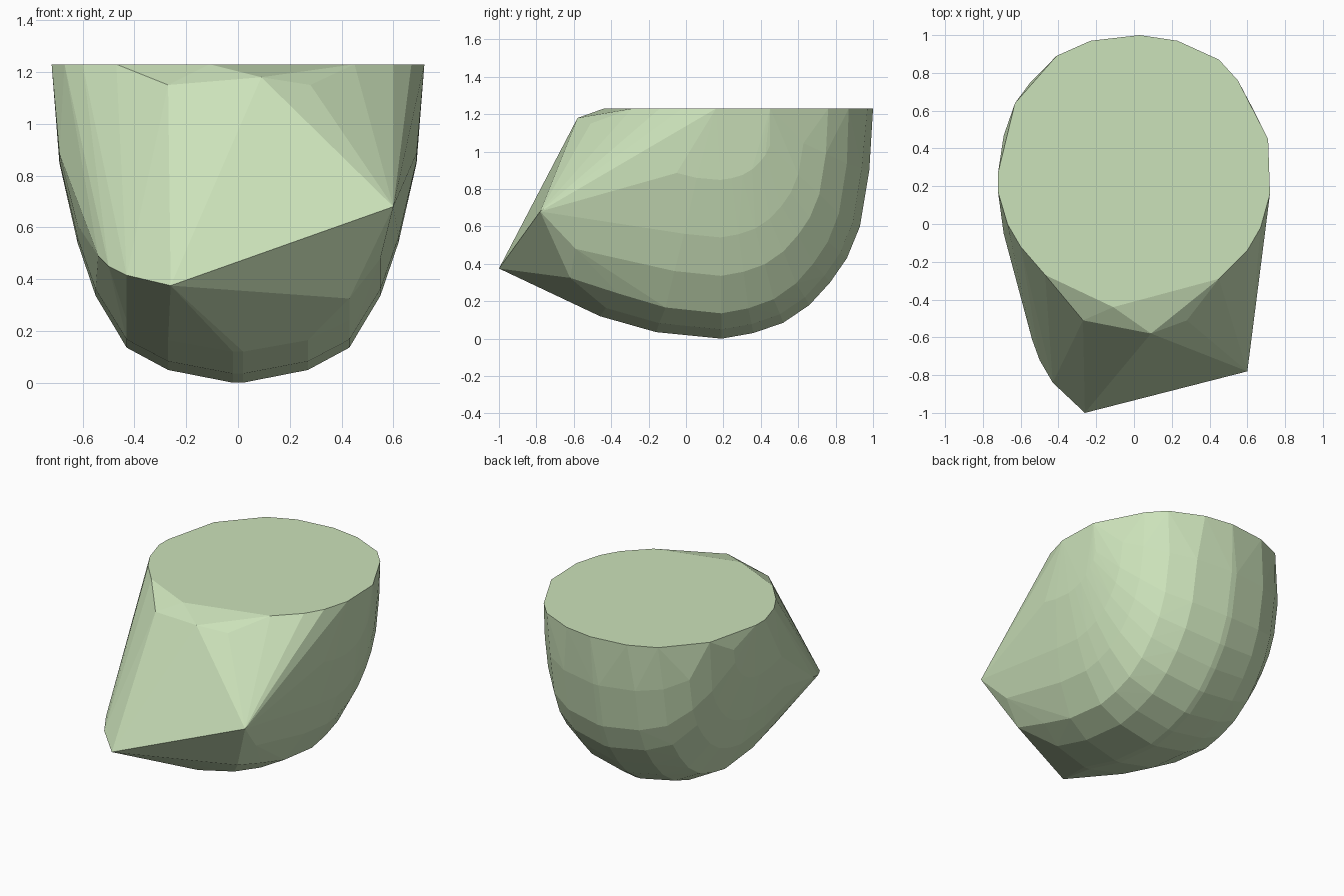
import bpy, bmesh

TOP = 1.23
MID = 0.18

# keel profile in the y-z plane, front to back
KEEL = [(-0.46, 0.12), (-0.16, 0.035), (0.19, 0.0), (0.36, 0.03), (0.52, 0.085), (0.66, 0.18),
        (0.77, 0.30), (0.86, 0.43), (0.93, 0.60), (0.98, 0.90)]
# ribs: x offset, length scale, depth scale
RIBS = [(0.02, 1.0, 1.0), (0.27, 0.95, 0.96), (0.43, 0.85, 0.89),
        (0.55, 0.71, 0.727), (0.62, 0.56, 0.56), (0.69, 0.36, 0.31)]
# flat rim outline at the top
RIM = [(0.03, 1.0), (0.23, 0.97), (0.45, 0.87), (0.55, 0.76), (0.71, 0.45), (0.72, 0.16),
       (0.67, -0.02), (0.6, -0.14), (0.45, -0.29), (-0.11, -0.44), (-0.47, -0.27),
       (-0.6, -0.12), (-0.67, 0.0), (-0.72, 0.17), (-0.72, 0.27), (-0.63, 0.64),
       (-0.41, 0.89), (-0.23, 0.97)]
# angular front corners
FRONT = [(-0.27, -0.51, 1.15), (0.09, -0.58, 1.18), (0.28, -0.51, 1.15),
         (0.6, -0.78, 0.68), (-0.26, -1.0, 0.375), (-0.43, -0.84, 0.415),
         (-0.5, -0.72, 0.45), (-0.54, -0.61, 0.49), (0.43, -0.62, 0.325), (0.55, -0.59, 0.48)]

points = [(x, y, TOP) for x, y in RIM] + FRONT
for x, length, depth in RIBS:
    for y, z in KEEL:
        for side in (-1, 1):
            points.append((side * x, MID + (y - MID) * length, TOP - (TOP - z) * depth))

# wrap all sections in one faceted shell
bm = bmesh.new()
for p in points:
    bm.verts.new(p)
result = bmesh.ops.convex_hull(bm, input=bm.verts)
loose = [v for v in bm.verts if not v.link_faces]
bmesh.ops.delete(bm, geom=loose, context='VERTS')
bmesh.ops.dissolve_limit(bm, angle_limit=0.01, verts=bm.verts, edges=bm.edges)
bmesh.ops.recalc_face_normals(bm, faces=bm.faces)

mesh = bpy.data.meshes.new("faceted_body")
bm.to_mesh(mesh)
bm.free()
body = bpy.data.objects.new("faceted_body", mesh)
bpy.context.collection.objects.link(body)

mat = bpy.data.materials.new("pale_green")
mat.diffuse_color = (0.6, 0.76, 0.49, 1)
mesh.materials.append(mat)
